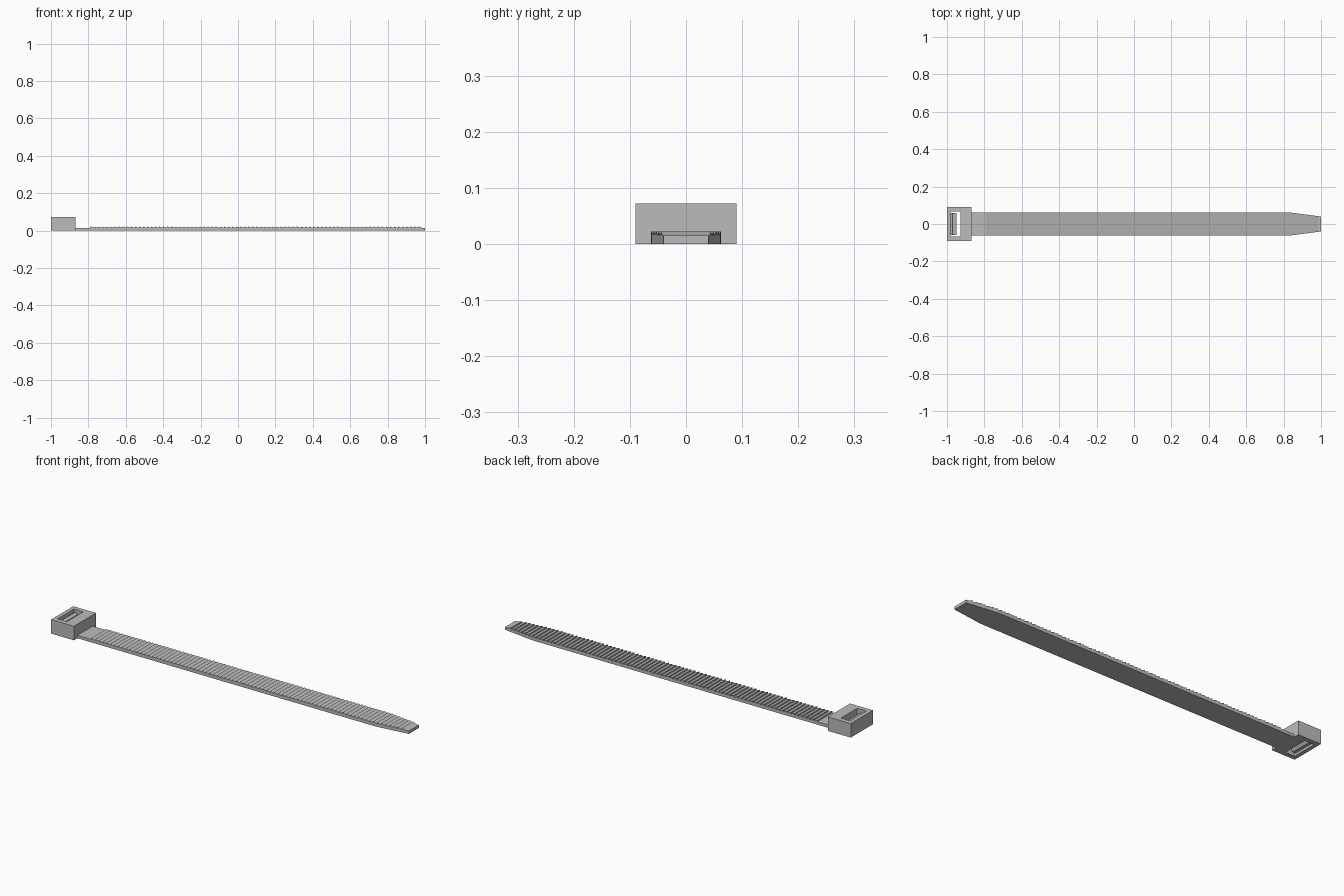
import bpy
import bmesh

if "Cube" in bpy.data.objects:
    bpy.data.objects.remove(bpy.data.objects["Cube"])

grey = bpy.data.materials.new("grey_plastic")
grey.use_nodes = True
colour = (0.5, 0.5, 0.5, 1)
grey.diffuse_color = colour
grey.node_tree.nodes["Principled BSDF"].inputs["Base Color"].default_value = colour


def finish(bm, name):
    bmesh.ops.recalc_face_normals(bm, faces=bm.faces)
    mesh = bpy.data.meshes.new(name)
    bm.to_mesh(mesh)
    bm.free()
    mesh.materials.append(grey)
    obj = bpy.data.objects.new(name, mesh)
    bpy.context.collection.objects.link(obj)
    return obj


def prism(name, profile, half_width):
    """Extrude an xz profile symmetrically across y."""
    bm = bmesh.new()
    face = bm.faces.new([bm.verts.new((x, -half_width, z)) for x, z in profile])
    new = bmesh.ops.extrude_face_region(bm, geom=[face])["geom"]
    verts = [v for v in new if isinstance(v, bmesh.types.BMVert)]
    bmesh.ops.translate(bm, verts=verts, vec=(0, 2 * half_width, 0))
    return finish(bm, name)


# Head: block with a slot straight through it
HEAD_END, HEAD_TOP = -0.87, 0.072
SLOT = (-0.98, -0.927, 0.066)


def rectangle(bm, x0, x1, y, z):
    return [bm.verts.new(p) for p in ((x0, -y, z), (x1, -y, z), (x1, y, z), (x0, y, z))]


bm = bmesh.new()
outer = [rectangle(bm, -1, HEAD_END, 0.09, z) for z in (0, HEAD_TOP)]
inner = [rectangle(bm, *SLOT, z) for z in (0, HEAD_TOP)]
for a, b in ((outer[0], outer[1]), (outer[1], inner[1]),
             (inner[1], inner[0]), (inner[0], outer[0])):
    for i in range(4):
        j = (i + 1) % 4
        bm.faces.new((a[i], a[j], b[j], b[i]))
finish(bm, "head")

# Locking tongue inside the slot, with small catching ridges
prism("locking_tongue", [(-0.981, 0.012), (-0.965, 0.012), (-0.95, 0.03),
                         (-0.957, 0.036), (-0.95, 0.043), (-0.957, 0.049),
                         (-0.95, 0.056), (-0.97, 0.06), (-0.97, 0.03),
                         (-0.981, 0.022)], 0.06)

# Strap: saw-toothed top, each tooth upright towards the head
BASE, PEAK, START, END, TAPER = 0.015, 0.022, -0.79, 0.985, 0.83
TEETH = 82
pitch = (END - START) / TEETH
sections = [(HEAD_END, BASE), (START, BASE)]
for i in range(TEETH):
    x = START + i * pitch
    sections += [(x, PEAK), (x + pitch, BASE)]
sections.append((1, BASE))


def half_width(x):
    return 0.062 - 0.022 * max(0, x - TAPER) / (1 - TAPER)


bm = bmesh.new()
rings = []
for x, z in sections:
    w = half_width(x)
    rings.append([bm.verts.new(p) for p in ((x, -w, 0), (x, w, 0), (x, w, z), (x, -w, z))])
for (xa, _), (xb, _), a, b in zip(sections, sections[1:], rings, rings[1:]):
    if xb - xa < 1e-5:
        bm.faces.new((a[2], a[3], b[3], b[2]))
        continue
    for i in range(4):
        j = (i + 1) % 4
        bm.faces.new((a[i], a[j], b[j], b[i]))
bm.faces.new(rings[0])
bm.faces.new(rings[-1])
bmesh.ops.remove_doubles(bm, verts=bm.verts, dist=1e-5)
finish(bm, "strap")
